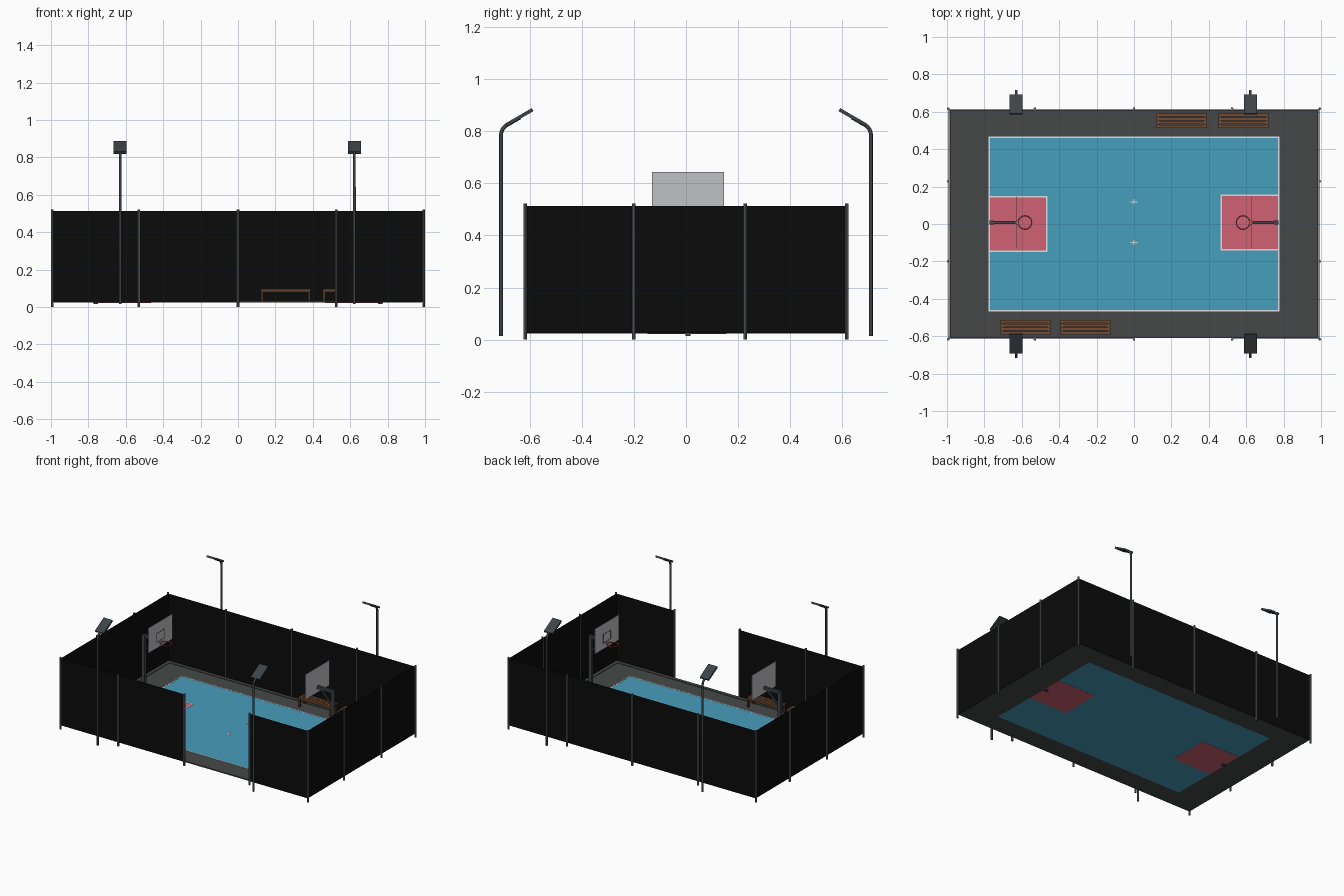
import bpy, math
from mathutils import Vector, Matrix

if "Cube" in bpy.data.objects:
    bpy.data.objects.remove(bpy.data.objects["Cube"])


def mat(name, r, g, b):
    m = bpy.data.materials.new(name)
    lin = [((c / 255 + 0.055) / 1.055) ** 2.4 if c > 10 else c / 255 / 12.92 for c in (r, g, b)]
    m.diffuse_color = (*lin, 1)
    m.use_nodes = True
    m.node_tree.nodes["Principled BSDF"].inputs["Base Color"].default_value = m.diffuse_color
    return m


BLACK = mat("fence_black", 11, 11, 11)
ASPHALT = mat("asphalt_grey", 70, 73, 73)
BLUE = mat("court_blue", 70, 157, 188)
RED = mat("lane_red", 208, 97, 114)
WHITE = mat("line_white", 222, 222, 224)
STEEL = mat("post_grey", 100, 102, 104)
DARK = mat("pole_dark_grey", 62, 67, 70)
WOOD = mat("bench_wood", 118, 76, 50)
FRAME = mat("bench_frame_brown", 72, 50, 30)
BOARD = mat("backboard_grey", 192, 193, 197)


def finish(ob, name, m):
    ob.name = name
    ob.data.materials.clear()
    ob.data.materials.append(m)
    return ob


def box(name, x0, x1, y0, y1, z0, z1, m):
    bpy.ops.mesh.primitive_cube_add(size=1)
    ob = finish(bpy.context.object, name, m)
    ob.data.transform(Matrix.Translation(((x0 + x1) / 2, (y0 + y1) / 2, (z0 + z1) / 2))
                      @ Matrix.Diagonal((x1 - x0, y1 - y0, z1 - z0, 1)))
    return ob


def rod(name, a, b, r, m, sides=10):
    a, b = Vector(a), Vector(b)
    bpy.ops.mesh.primitive_cylinder_add(vertices=sides, radius=r, depth=(b - a).length)
    ob = finish(bpy.context.object, name, m)
    q = (b - a).to_track_quat('Z', 'Y').to_matrix().to_4x4()
    ob.data.transform(Matrix.Translation((a + b) / 2) @ q)
    bpy.ops.object.shade_smooth_by_angle()
    return ob


def tube(name, pts, r, m):
    cu = bpy.data.curves.new(name, 'CURVE')
    cu.dimensions = '3D'
    cu.bevel_depth = r
    cu.bevel_resolution = 2
    cu.use_fill_caps = True
    sp = cu.splines.new('POLY')
    sp.points.add(len(pts) - 1)
    for p, c in zip(sp.points, pts):
        p.co = (*c, 1)
    cu.materials.append(m)
    ob = bpy.data.objects.new(name, cu)
    bpy.context.collection.objects.link(ob)
    return ob


def border(name, x0, x1, y0, y1, w, z0, z1, m):
    """Rectangular frame of four strips, w wide, inside the given bounds."""
    box(name + "_front", x0, x1, y0, y0 + w, z0, z1, m)
    box(name + "_back", x0, x1, y1 - w, y1, z0, z1, m)
    box(name + "_left", x0, x0 + w, y0 + w, y1 - w, z0, z1, m)
    box(name + "_right", x1 - w, x1, y0 + w, y1 - w, z0, z1, m)


# ground: asphalt surround, kerb strip, blue court
for s in (-1, 1):
    a, b = sorted((s * 0.775, s * 0.985))
    box("asphalt_end", a, b, -0.61, 0.61, 0.024, 0.028, ASPHALT)
    a, b = sorted((s * 0.465, s * 0.61))
    box("asphalt_side", -0.775, 0.775, a, b, 0.024, 0.028, ASPHALT)
border("kerb", -0.985, 0.985, -0.61, 0.61, 0.024, 0.0235, 0.032, ASPHALT)
box("court", -0.775, 0.775, -0.465, 0.465, 0.0235, 0.0285, BLUE)
border("court_line", -0.777, 0.777, -0.467, 0.467, 0.006, 0.027, 0.0295, WHITE)

# lanes with outlines, centre marks
for x0, x1, y0, y1 in ((-0.775, -0.465, -0.147, 0.147), (0.465, 0.775, -0.14, 0.155)):
    box("lane", x0, x1, y0, y1, 0.0225, 0.0295, RED)
    border("lane_line", x0 - 0.003, x1 + 0.003, y0 - 0.003, y1 + 0.003, 0.008, 0.027, 0.0305, WHITE)
for y in (0.118, -0.098):
    box("centre_mark", -0.018, 0.018, y - 0.003, y + 0.003, 0.027, 0.0295, WHITE)
    box("centre_mark_cross", -0.003, 0.003, y - 0.015, y + 0.015, 0.027, 0.03, WHITE)

# fence posts
PX = (-0.993, -0.53, 0.0, 0.525, 0.993)
PY = (-0.617, -0.2, 0.228, 0.617)
for x in PX:
    for y in (PY[0], PY[-1]):
        rod("fence_post", (x, y, 0), (x, y, 0.522), 0.007, STEEL, 8)
for y in PY[1:-1]:
    for x in (PX[0], PX[-1]):
        rod("fence_post", (x, y, 0), (x, y, 0.522), 0.007, STEEL, 8)

# fence panels, with an entrance gap in the front
for i in range(4):
    box("back_fence_panel", PX[i], PX[i + 1], 0.611, 0.615, 0.026, 0.514, BLACK)
    if i != 2:
        box("front_fence_panel", PX[i], PX[i + 1], -0.615, -0.611, 0.026, 0.514, BLACK)
for i in range(3):
    for s in (-1, 1):
        a, b = sorted((s * 0.987, s * 0.991))
        box("end_fence_panel", a, b, PY[i], PY[i + 1], 0.026, 0.514, BLACK)

# basketball hoops
YC = 0.008
for s in (-1, 1):
    def X(a, b):
        return sorted((s * a, s * b))
    box("hoop_pole", *X(0.748, 0.772), YC - 0.01, YC + 0.01, 0.015, 0.505, DARK)
    box("hoop_arm", *X(0.634, 0.772), YC - 0.009, YC + 0.009, 0.492, 0.512, DARK)
    rod("hoop_brace", (s * 0.76, YC, 0.39), (s * 0.655, YC, 0.5), 0.008, DARK, 8)
    box("backboard", *X(0.629, 0.632), YC - 0.138, YC + 0.138, 0.46, 0.643, BOARD)
    # target square on the board
    z0, z1, h = 0.502, 0.57, 0.045
    xs = X(0.6275, 0.63)
    box("target_top", *xs, YC - h, YC + h, z1 - 0.004, z1, DARK)
    box("target_bottom", *xs, YC - h, YC + h, z0, z0 + 0.004, DARK)
    for t in (-1, 1):
        a, b = sorted((YC + t * h, YC + t * (h - 0.004)))
        box("target_side", *xs, a, b, z0, z1, DARK)
    # rim
    bpy.ops.mesh.primitive_torus_add(major_radius=0.036, minor_radius=0.0035, major_segments=24,
                                     minor_segments=8, location=(s * 0.583, YC, 0.49))
    finish(bpy.context.object, "hoop_rim", RED)
    bpy.ops.object.shade_smooth_by_angle()
    box("rim_mount", *X(0.617, 0.631), YC - 0.012, YC + 0.012, 0.484, 0.495, RED)

# benches
for cx, cy in ((0.255, 0.552), (0.585, 0.552), (-0.58, -0.552), (-0.26, -0.552)):
    for i in range(4):
        y = cy - 0.03 + i * 0.02
        box("bench_slat", cx - 0.134, cx + 0.134, y - 0.008, y + 0.008, 0.088, 0.096, WOOD)
    for t in (-1, 1):
        box("bench_rail", cx - 0.132, cx + 0.132, cy + t * 0.028 - 0.005, cy + t * 0.028 + 0.005,
            0.078, 0.088, FRAME)
        lx = cx + t * 0.125
        box("bench_crossbar", lx - 0.007, lx + 0.007, cy - 0.036, cy + 0.036, 0.078, 0.089, FRAME)
        for u in (-1, 1):
            box("bench_leg", lx - 0.007, lx + 0.007, cy + u * 0.03 - 0.006, cy + u * 0.03 + 0.006,
                0.028, 0.08, FRAME)

# floodlights: bent pole and tilted flat head
TILT = math.radians(30)
for x in (-0.63, 0.622):
    for s in (-1, 1):
        R = 0.045
        pts = [(x, s * 0.71, 0.015), (x, s * 0.71, 0.785)]
        for i in range(1, 7):
            a = math.radians(60) * i / 6
            pts.append((x, s * (0.71 - R + R * math.cos(a)), 0.785 + R * math.sin(a)))
        end = pts[-1]
        pts.append((x, s * (abs(end[1]) - 0.05), end[2] + 0.05 * math.tan(TILT)))
        tube("light_pole", pts, 0.0075, DARK)
        head = box("light_head", -0.035, 0.035, -0.058, 0.058, -0.0065, 0.0065, DARK)
        head.location = (x, s * 0.639, 0.854)
        head.rotation_euler = (-s * TILT, 0, 0)
